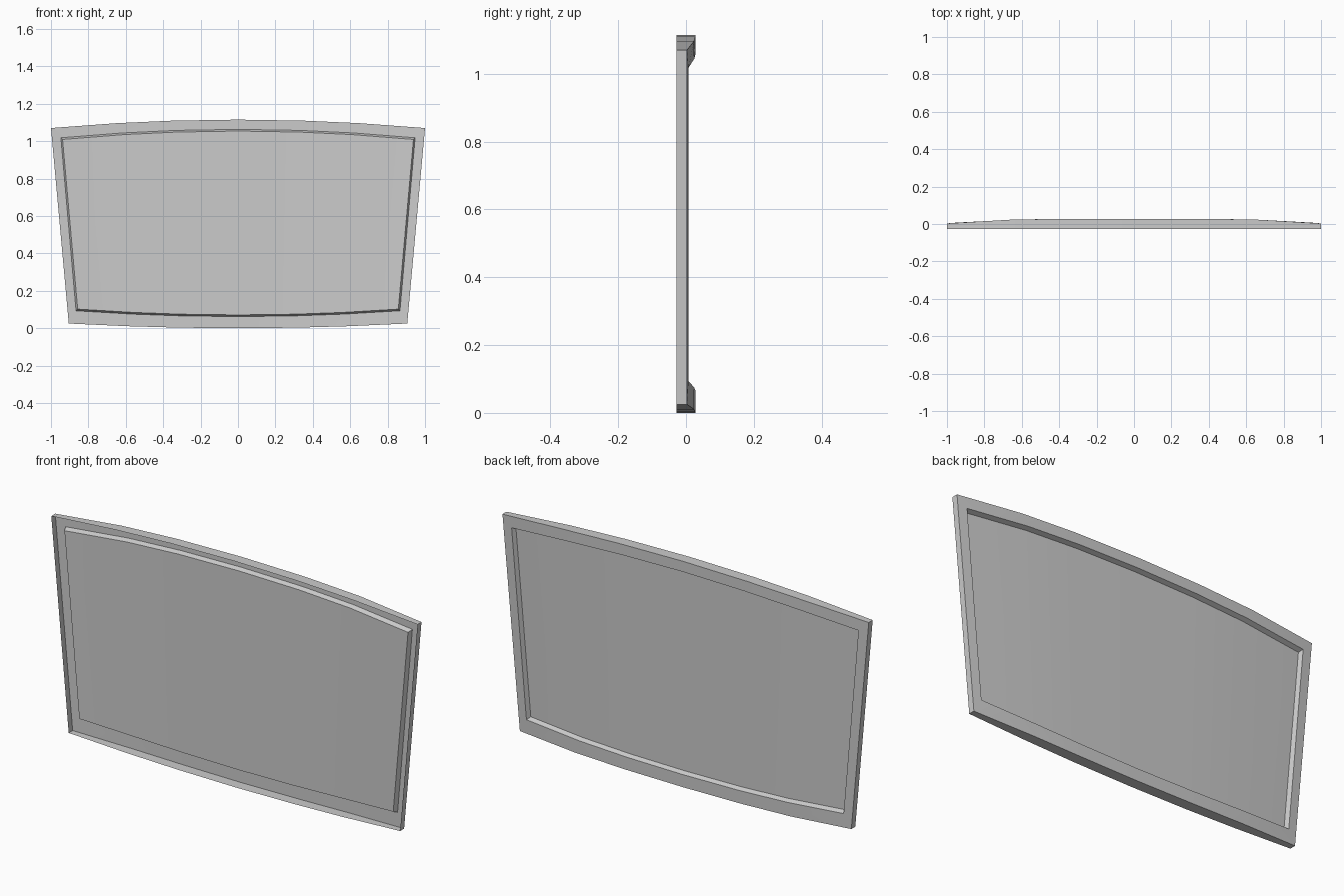
import bpy

if "Cube" in bpy.data.objects:
    bpy.data.objects.remove(bpy.data.objects["Cube"])

# Column positions across the width, as fractions of the half width
COLS = [-1, -0.65, -0.35, 0, 0.35, 0.65, 1]
FRONT = -0.028


def back_y(x, z):
    """Gently bowed back surface."""
    half = 0.905 + 0.095 * (z - 0.025) / 1.045
    return 0.028 - 0.025 * abs(x / half) ** 4


def ring(top_half, top_mid, top_corner, bot_half, bot_mid, bot_corner, depth=0.0, flat=False):
    """Closed outline: bottom left to right, then top right to left."""
    pts = []
    for cols, half, mid, corner in ((COLS, bot_half, bot_mid, bot_corner),
                                    (COLS[::-1], top_half, top_mid, top_corner)):
        for f in cols:
            x, z = f * half, mid + (corner - mid) * f * f
            pts.append((x, FRONT if flat else back_y(x, z) - depth, z))
    return pts


def make(name, verts, faces):
    me = bpy.data.meshes.new(name)
    me.from_pydata(verts, [], faces)
    me.update()
    ob = bpy.data.objects.new(name, me)
    bpy.context.collection.objects.link(ob)
    bpy.ops.object.select_all(action='DESELECT')
    ob.select_set(True)
    bpy.context.view_layer.objects.active = ob
    bpy.ops.object.shade_smooth_by_angle(angle=0.5)
    return ob


outer = (1.0, 1.115, 1.07, 0.905, 0.0, 0.025)
inner = (0.947, 1.063, 1.018, 0.866, 0.062, 0.093)
pane = (0.938, 1.054, 1.009, 0.857, 0.071, 0.102)

# Frame shell, open at the front: outer wall, bowed face, step into the recess
rings = [ring(*outer, flat=True), ring(*outer), ring(*inner), ring(*pane, depth=0.022)]
n = len(rings[0])
faces = []
for r in range(len(rings) - 1):
    for i in range(n):
        j = (i + 1) % n
        a, b = r * n, (r + 1) * n
        faces.append((b + i, b + j, a + j, a + i))
make("frame", [p for r in rings for p in r], faces)

# Recessed bowed panel
make("panel", rings[-1],
     [(n - 1 - i, n - 2 - i, i + 1, i) for i in range(len(COLS) - 1)])
